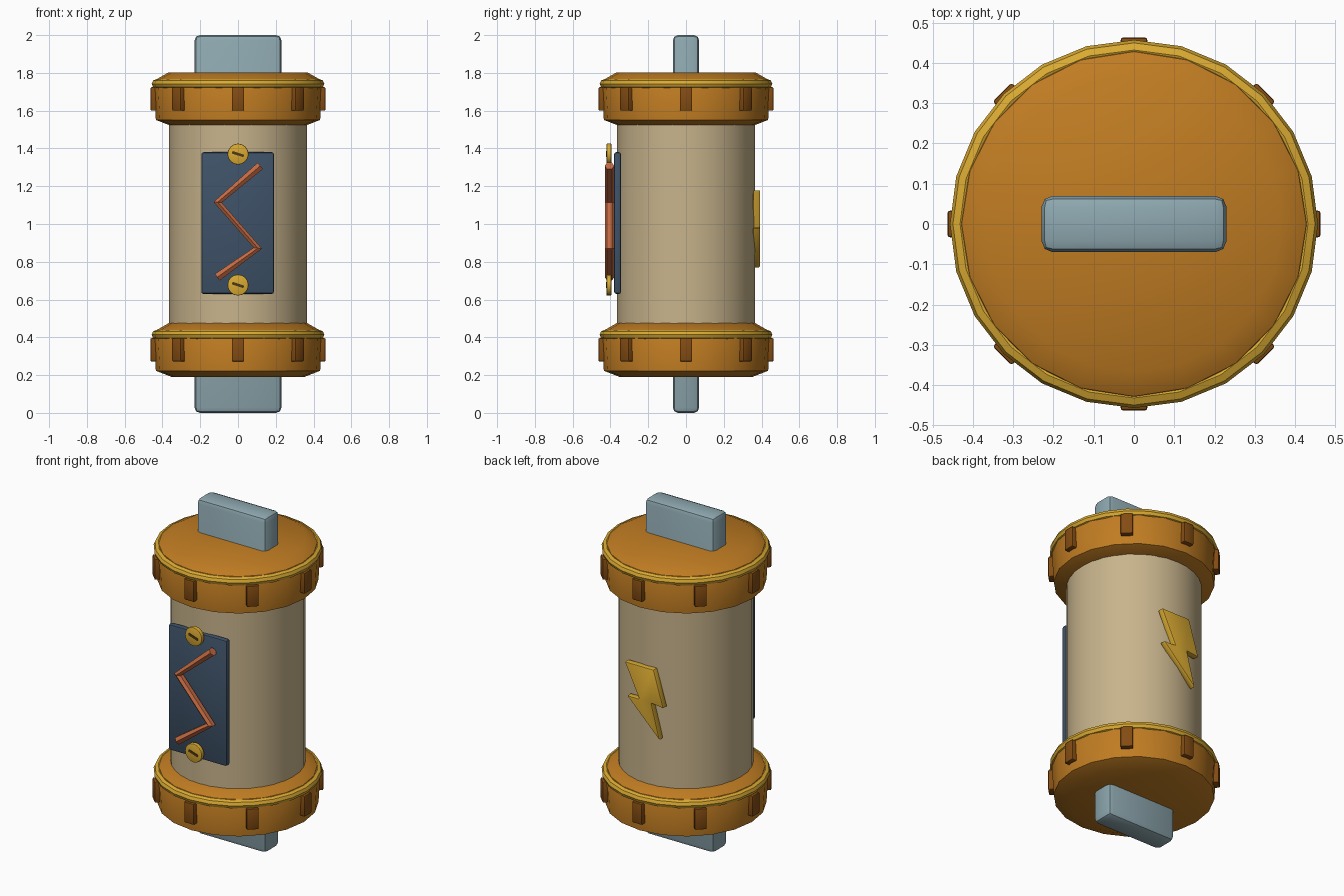
import bpy, bmesh, math
from mathutils import Matrix, Vector

if "Cube" in bpy.data.objects:
    bpy.data.objects.remove(bpy.data.objects["Cube"])


def mat(name, r, g, b):
    m = bpy.data.materials.new(name)
    lin = [((c / 255 + 0.055) / 1.055) ** 2.4 for c in (r, g, b)]
    m.diffuse_color = (*lin, 1)
    m.use_nodes = True
    m.node_tree.nodes["Principled BSDF"].inputs["Base Color"].default_value = m.diffuse_color
    return m


TAN = mat("tan", 200, 180, 140)
ORANGE = mat("orange", 192, 124, 34)
GOLD = mat("gold", 218, 170, 50)
BROWN = mat("brown", 132, 76, 18)
STEEL = mat("blue grey", 142, 168, 176)
NAVY = mat("slate blue", 62, 82, 104)
COPPER = mat("copper", 196, 106, 66)
DARK = mat("dark brown", 80, 56, 22)


def finish(ob, name, material, bevel=0, smooth=True):
    ob.name = name
    ob.data.materials.clear()
    ob.data.materials.append(material)
    bpy.ops.object.select_all(action='DESELECT')
    bpy.context.view_layer.objects.active = ob
    ob.select_set(True)
    if bevel:
        b = ob.modifiers.new("bevel", 'BEVEL')
        b.width, b.segments = bevel, 2
        bpy.ops.object.modifier_apply(modifier=b.name)
    if smooth:
        bpy.ops.object.shade_smooth_by_angle(angle=math.radians(35))
    return ob


def from_bmesh(bm, name, material, bevel=0, smooth=True):
    bmesh.ops.recalc_face_normals(bm, faces=bm.faces)
    me = bpy.data.meshes.new(name)
    bm.to_mesh(me)
    bm.free()
    ob = bpy.data.objects.new(name, me)
    bpy.context.collection.objects.link(ob)
    return finish(ob, name, material, bevel, smooth)


def box(name, size, matrix, material, bevel=0):
    bm = bmesh.new()
    bmesh.ops.create_cube(bm, size=1, matrix=matrix @ Matrix.Diagonal((*size, 1)))
    return from_bmesh(bm, name, material, bevel)


def lathe(name, profile, z, sides, material):
    bm = bmesh.new()
    vs = [bm.verts.new((r, 0, z + h)) for r, h in profile]
    es = [bm.edges.new(p) for p in zip(vs, vs[1:])]
    bmesh.ops.spin(bm, geom=vs + es, axis=(0, 0, 1), cent=(0, 0, 0),
                   angle=2 * math.pi, steps=sides, use_merge=True)
    bmesh.ops.remove_doubles(bm, verts=bm.verts, dist=1e-4)
    return from_bmesh(bm, name, material)


T = Matrix.Translation

# Main tube and the terminal blade running through it
lathe("body", [(0, 0), (0.365, 0), (0.365, 1.2), (0, 1.2)], 0.4, 32, TAN)
box("terminal_blade", (0.46, 0.14, 2), T((0, 0, 1)), STEEL, 0.028)

# End caps, each with a gold ring and eight lugs
cap_profile = [(0, 0), (0.35, 0), (0.435, 0.033), (0.445, 0.21),
               (0.428, 0.25), (0.367, 0.285), (0, 0.285)]
for label, z in (("lower", 0.19), ("upper", 1.518)):
    lathe(label + "_cap", cap_profile, z, 20, ORANGE)
    bpy.ops.mesh.primitive_torus_add(location=(0, 0, z + 0.224), major_radius=0.432,
                                     minor_radius=0.025, major_segments=24, minor_segments=8)
    finish(bpy.context.object, label + "_ring", GOLD)
    for i in range(8):
        m = Matrix.Rotation(i * math.pi / 4, 4, 'Z') @ T((0.435, 0, z + 0.144))
        box(f"{label}_lug_{i}", (0.056, 0.066, 0.124), m, BROWN, 0.006)

# Front panel
box("front_panel", (0.385, 0.038, 0.75), T((-0.002, -0.362, 1.005)), NAVY, 0.012)

# Zigzag copper wire
curve = bpy.data.curves.new("copper_wire", 'CURVE')
curve.dimensions = '3D'
curve.bevel_depth, curve.bevel_resolution, curve.use_fill_caps = 0.025, 1, True
sp = curve.splines.new('POLY')
path = [(0.118, 1.308), (-0.108, 1.115), (0.105, 0.872), (-0.11, 0.718)]
sp.points.add(len(path) - 1)
for p, (x, z) in zip(sp.points, path):
    p.co = (x, -0.405, z, 1)
wire = bpy.data.objects.new("copper_wire", curve)
bpy.context.collection.objects.link(wire)
bpy.ops.object.select_all(action='DESELECT')
bpy.context.view_layer.objects.active = wire
wire.select_set(True)
bpy.ops.object.convert(target='MESH')
finish(bpy.context.object, "copper_wire", COPPER)

# Slotted screws
for label, z in (("lower", 0.677), ("upper", 1.37)):
    bpy.ops.mesh.primitive_cylinder_add(vertices=16, radius=0.056, depth=0.026,
                                        location=(0, -0.408, z), rotation=(math.pi / 2, 0, 0))
    finish(bpy.context.object, label + "_screw", GOLD, 0.005)
    box(label + "_screw_slot", (0.064, 0.008, 0.014),
        T((0, -0.42, z)) @ Matrix.Rotation(math.radians(18), 4, 'Y'), DARK)

# Raised bolt emblem on the back (u runs towards -x)
outline = [(-0.13, 1.178), (0.06, 1.178), (0.125, 0.965), (0.045, 0.975),
           (0.1, 0.768), (-0.115, 0.98), (-0.035, 0.98)]
bm = bmesh.new()
face = bm.faces.new([bm.verts.new((-u, 0.355, z)) for u, z in outline])
ext = bmesh.ops.extrude_face_region(bm, geom=[face])
bmesh.ops.translate(bm, vec=Vector((0, 0.038, 0)),
                    verts=[g for g in ext["geom"] if isinstance(g, bmesh.types.BMVert)])
from_bmesh(bm, "back_bolt", GOLD, 0.006)
